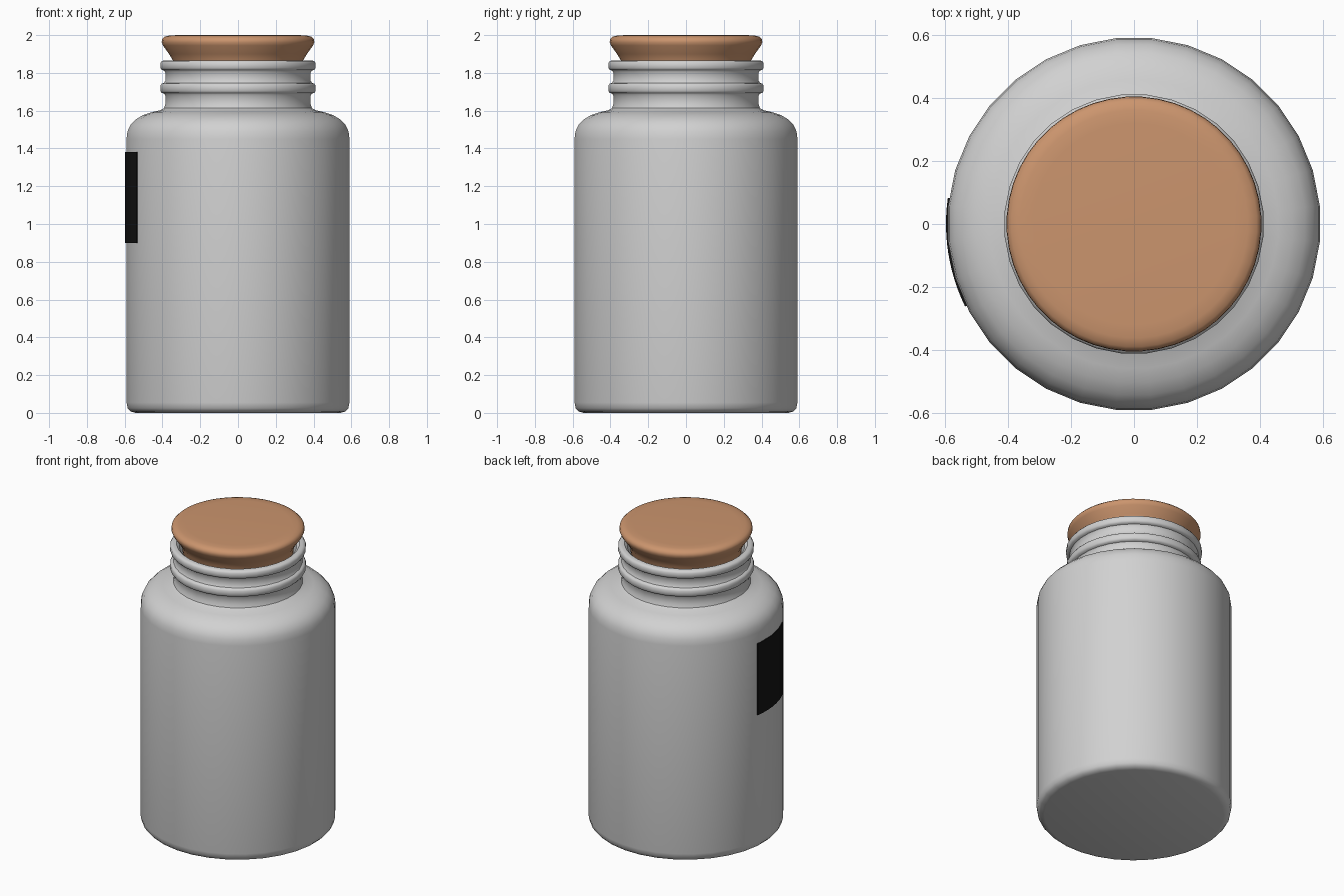
import bpy, bmesh, math

if "Cube" in bpy.data.objects:
    bpy.data.objects.remove(bpy.data.objects["Cube"])


def material(name, rgb):
    m = bpy.data.materials.new(name)
    m.diffuse_color = (*rgb, 1.0)
    m.use_nodes = True
    m.node_tree.nodes["Principled BSDF"].inputs["Base Color"].default_value = m.diffuse_color
    return m


GLASS = material("pale grey glass", (0.64, 0.64, 0.64))
CORK = material("cork brown", (0.60, 0.30, 0.155))
BLACK = material("label black", (0.007, 0.007, 0.007))


def finish(bm, name, mat, angle):
    bmesh.ops.recalc_face_normals(bm, faces=bm.faces[:])
    mesh = bpy.data.meshes.new(name)
    bm.to_mesh(mesh)
    bm.free()
    mesh.materials.append(mat)
    ob = bpy.data.objects.new(name, mesh)
    bpy.context.collection.objects.link(ob)
    bpy.ops.object.select_all(action='DESELECT')
    ob.select_set(True)
    bpy.context.view_layer.objects.active = ob
    bpy.ops.object.shade_smooth_by_angle(angle=math.radians(angle))
    return ob


def lathe(name, profile, mat, sides, angle=40):
    """Turn a closed (radius, z) profile that starts and ends on the axis."""
    bm = bmesh.new()
    rings = []
    for r, z in profile:
        if r == 0:
            rings.append([bm.verts.new((0, 0, z))] * sides)
        else:
            rings.append([bm.verts.new((r * math.cos(math.tau * (i + .5) / sides),
                                        r * math.sin(math.tau * (i + .5) / sides), z))
                          for i in range(sides)])
    for a, b in zip(rings, rings[1:]):
        for i in range(sides):
            j = (i + 1) % sides
            bm.faces.new(list(dict.fromkeys((a[i], a[j], b[j], b[i]))))
    return finish(bm, name, mat, angle)


def neck_ring(z0, z1):
    """Rounded collar bulging out of the neck."""
    return [(0.386, z0 - 0.012), (0.393, z0), (0.406, z0 + 0.004), (0.413, z0 + 0.014),
            (0.413, z1 - 0.014), (0.406, z1 - 0.004), (0.393, z1)]


# Jar: base, straight wall, rounded shoulder, two neck collars, hollow inside
outer = [(0, 0), (0.545, 0), (0.572, 0.008), (0.587, 0.025), (0.593, 0.055),
         (0.593, 1.45), (0.588, 1.49), (0.572, 1.525), (0.545, 1.553),
         (0.505, 1.577), (0.46, 1.592), (0.415, 1.602), (0.394, 1.613), (0.386, 1.635)]
inner = [(0.375, 1.866), (0.358, 1.85), (0.35, 1.60), (0.45, 1.56),
         (0.535, 1.51), (0.56, 1.44), (0.56, 0.06), (0.53, 0.03), (0, 0.03)]
lathe("jar", outer + neck_ring(1.69, 1.747) + [(0.386, 1.76)]
      + neck_ring(1.812, 1.866) + inner, GLASS, 32)

# Tapered cork stopper with a rounded top edge
lathe("cork_stopper", [(0, 1.70), (0.325, 1.70), (0.342, 1.86), (0.366, 1.90),
                       (0.398, 1.945), (0.405, 1.962), (0.403, 1.978),
                       (0.39, 1.991), (0.362, 1.998), (0.32, 2.0), (0, 2.0)],
      CORK, 48)

# Curved label plate on the left side of the jar
bm = bmesh.new()
steps, prev = 12, None
first = None
for k in range(steps + 1):
    a = math.radians(172 + 34 * k / steps)
    sec = [bm.verts.new((r * math.cos(a), r * math.sin(a), z))
           for r, z in ((0.59, 0.90), (0.597, 0.90), (0.597, 1.38), (0.59, 1.38))]
    if prev:
        for i in range(4):
            j = (i + 1) % 4
            bm.faces.new((prev[i], prev[j], sec[j], sec[i]))
    else:
        first = sec
    prev = sec
bm.faces.new(first)
bm.faces.new(prev)
finish(bm, "label", BLACK, 30)
